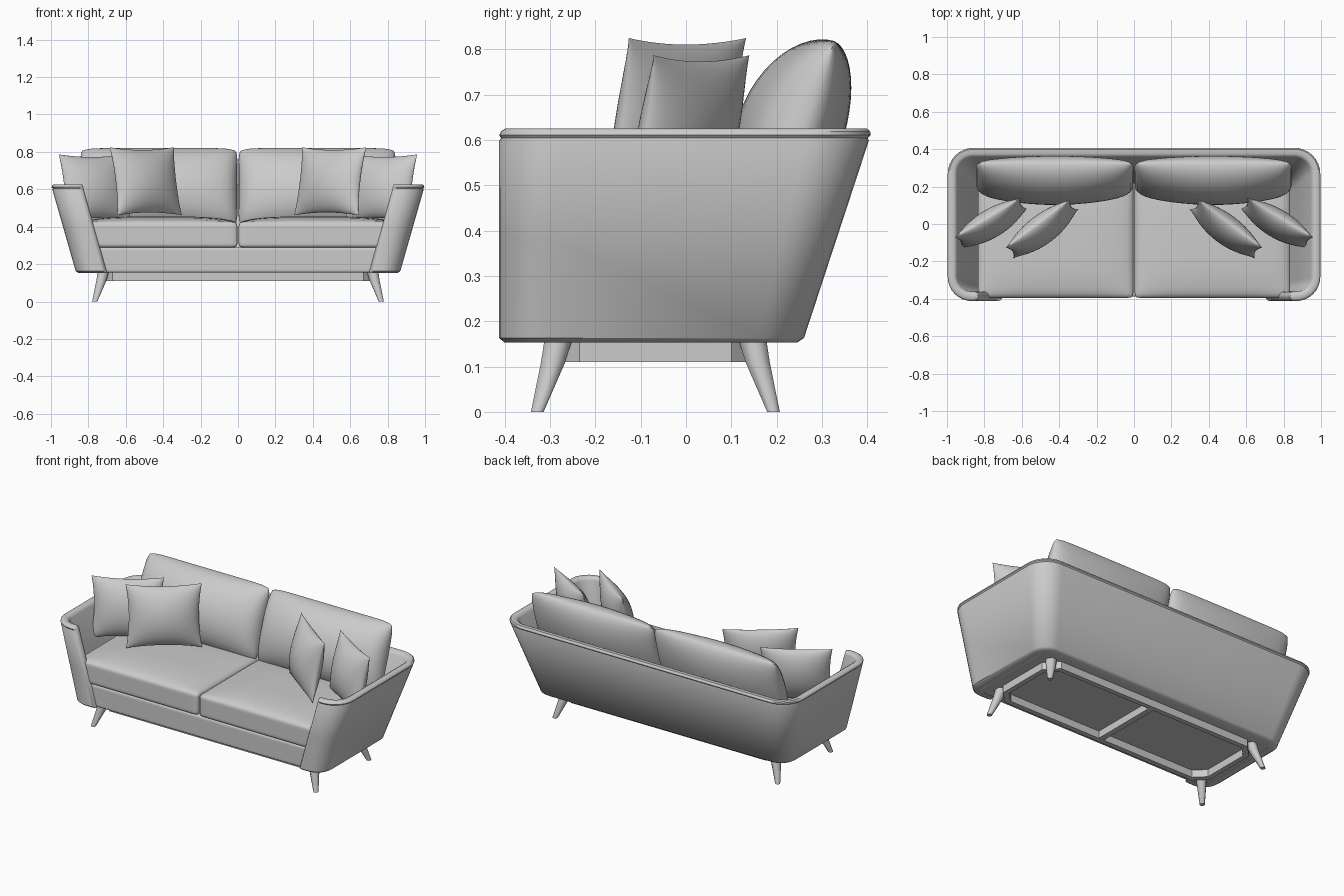
import bpy, bmesh, math
from mathutils import Vector, Matrix

if "Cube" in bpy.data.objects:
    bpy.data.objects.remove(bpy.data.objects["Cube"])


def finish(name, bm, smooth=40):
    bmesh.ops.recalc_face_normals(bm, faces=bm.faces)
    me = bpy.data.meshes.new(name)
    bm.to_mesh(me)
    bm.free()
    ob = bpy.data.objects.new(name, me)
    bpy.context.collection.objects.link(ob)
    bpy.ops.object.select_all(action='DESELECT')
    ob.select_set(True)
    bpy.context.view_layer.objects.active = ob
    if smooth:
        bpy.ops.object.shade_smooth_by_angle(angle=math.radians(smooth))
    return ob


def loft(bm, rings, closed=False, caps=True):
    vs = [[bm.verts.new(p) for p in r] for r in rings]
    n = len(vs[0])
    for i in range(len(vs) if closed else len(vs) - 1):
        a, b = vs[i], vs[(i + 1) % len(vs)]
        for j in range(n):
            k = (j + 1) % n
            bm.faces.new((a[j], a[k], b[k], b[j]))
    if caps and not closed:
        bm.faces.new(vs[0])
        bm.faces.new(vs[-1])


# --- Shell: thin flaring wall running round arms and back, returning at the front
T = 0.05


def shell_path(end_x, X, yf, yb, rf, rb):
    """List of (point, outward normal, thickness factor) for one height."""
    half = []
    for a in (90, 65, 40, 15):          # rounded free end
        s = math.radians(a)
        half.append((Vector((-end_x - T / 2 * (1 - math.sin(s)), yf)),
                     Vector((0, -1)), max(math.cos(s), 0.05)))
    half.append((Vector((-end_x - T / 2, yf)), Vector((0, -1)), 1))
    for cx, cy, r, a0, a1 in ((-X + rf, yf + rf, rf, 270, 180),
                              (-X + rb, yb - rb, rb, 180, 90)):
        for i in range(9):
            a = math.radians(a0 + (a1 - a0) * i / 8)
            n = Vector((math.cos(a), math.sin(a)))
            half.append((Vector((cx, cy)) + r * n, n, 1))
    flip = [(Vector((-p.x, p.y)), Vector((-n.x, n.y)), k) for p, n, k in reversed(half)]
    return half + flip


Z0, Z1 = 0.153, 0.625
low = shell_path(0.70, 0.865, -0.412, 0.257, 0.10, 0.10)
high = shell_path(0.832, 1.0, -0.412, 0.412, 0.13, 0.14)
section = [(0.012, 0.153), (0.0, 0.163), (0.0, 0.38), (0.0, 0.598), (0.004, 0.604),
           (0.0, 0.611), (0.004, 0.619), (0.013, 0.625), (T - 0.013, 0.625),
           (T - 0.004, 0.619), (T, 0.609), (T, 0.38), (T, 0.153)]
rings = []
for (p0, n0, k), (p1, n1, _) in zip(low, high):
    ring = []
    for d, z in section:
        f = (z - Z0) / (Z1 - Z0)
        q = p0.lerp(p1, f) - n0.lerp(n1, f) * (T / 2 + (d - T / 2) * k)
        ring.append((q.x, q.y, z))
    rings.append(ring)
bm = bmesh.new()
loft(bm, rings)
finish("arm_and_back_shell", bm)


# --- Rounded box with a crowned top
def rounded_box(name, lo, hi, r, crown=0.0, cuts=15):
    bm = bmesh.new()
    bmesh.ops.create_cube(bm, size=2)
    bmesh.ops.subdivide_edges(bm, edges=bm.edges[:], cuts=cuts, use_grid_fill=True)
    c = (Vector(lo) + Vector(hi)) / 2
    h = (Vector(hi) - Vector(lo)) / 2
    for v in bm.verts:
        u = Vector([math.sin(t * math.pi / 2) for t in v.co])
        p = Vector([u[i] * h[i] for i in range(3)])
        core = Vector([max(-h[i] + r, min(h[i] - r, p[i])) for i in range(3)])
        d = p - core
        if d.length > 1e-6:
            p = core + d.normalized() * r
        if u.z > 0:
            p.z += crown * u.z * (1 - u.x ** 4) * (1 - u.y ** 4)
        v.co = c + p
    return finish(name, bm)


rounded_box("seat_base", (-0.82, -0.388, 0.155), (0.82, 0.22, 0.29), 0.012)


# --- Pillow made of two bulging grids meeting at a seam
def pillow(name, w, h, front, back, loc, yaw, lean, pinch, boxy, n=24):
    bm = bmesh.new()
    bmesh.ops.create_grid(bm, x_segments=n, y_segments=n, size=1)
    bmesh.ops.duplicate(bm, geom=bm.faces[:] + bm.edges[:] + bm.verts[:])
    bm.verts.ensure_lookup_table()
    half = len(bm.verts) // 2
    M = (Matrix.Translation(loc) @ Matrix.Rotation(math.radians(yaw), 4, 'Z')
         @ Matrix.Rotation(math.radians(-lean), 4, 'X'))
    for i, v in enumerate(bm.verts):
        u, t = (math.sin(c * math.pi / 2) for c in v.co[:2])
        fu, ft = max(0, 1 - u * u), max(0, 1 - t * t)
        if boxy:
            b = (0.55 * max(0, 1 - u ** 12) ** 0.5 + 0.45 * fu) * ft ** 0.55
        else:
            b = (fu * ft) ** 0.6
        depth = -front * b if i < half else back * b
        x = u * w / 2 * (1 - pinch * ft)
        z = t * h / 2 * (1 - pinch * fu)
        if boxy:                          # soften the outline corners
            z *= 1 - 0.06 * abs(u) ** 14
            x *= 1 - 0.025 * abs(t) ** 10
        v.co = M @ Vector((x, depth, z))
    bmesh.ops.remove_doubles(bm, verts=bm.verts[:], dist=0.0003)
    return finish(name, bm, 60)


# --- Cushions and throw pillows, repeated on both sides
for s, side in ((-1, "left"), (1, "right")):
    xs = sorted((s * 0.004, s * 0.835))
    rounded_box("seat_cushion_" + side, (xs[0], -0.395, 0.288), (xs[1], 0.26, 0.425),
                0.02, 0.03)
    pillow("back_cushion_" + side, 0.84, 0.44, 0.145, 0.09,
           (s * 0.423, 0.255, 0.61), 0, 19, 0.0, True)
    pillow("inner_throw_pillow_" + side, 0.43, 0.37, 0.08, 0.07,
           (s * 0.493, -0.025, 0.643), -s * 37, 11, 0.08, False)
    pillow("outer_throw_pillow_" + side, 0.41, 0.36, 0.075, 0.07,
           (s * 0.765, 0.005, 0.61), -s * 31, 11, 0.08, False)


# --- Under-frame: chamfered rail ring with a middle bar
def octagon(x, y0, y1, c):
    return [(x, y0 + c), (x, y1 - c), (x - c, y1), (-x + c, y1),
            (-x, y1 - c), (-x, y0 + c), (-x + c, y0), (x - c, y0)]


bm = bmesh.new()
outer, inner = octagon(0.745, -0.31, 0.175, 0.075), octagon(0.715, -0.28, 0.145, 0.063)
loft(bm, [[(*o, 0.11), (*o, 0.157), (*i, 0.157), (*i, 0.11)]
          for o, i in zip(outer, inner)], closed=True)
finish("rail_frame", bm, 0)

bm = bmesh.new()
bmesh.ops.create_cube(bm, size=1, matrix=Matrix.Translation((0, -0.0675, 0.134))
                      @ Matrix.Diagonal((0.035, 0.43, 0.046, 1)))
finish("middle_rail", bm, 0)

# --- Splayed tapered legs at the chamfered corners
for sx, sn in ((-1, "left"), (1, "right")):
    for sy, yn, cy in ((-1, "front", -0.285), (1, "back", 0.15)):
        bm = bmesh.new()
        rings = []
        for z, off, r in ((0.0, 0.043, 0.015), (0.11, 0.008, 0.029), (0.157, -0.003, 0.033)):
            c = Vector((sx * (0.723 + off), cy + sy * off, z))
            rings.append([c + Vector((r * math.cos(a), r * math.sin(a), 0))
                          for a in (math.pi / 8 + k * math.pi / 4 for k in range(8))])
        loft(bm, rings)
        finish(f"{yn}_{sn}_leg", bm, 50)
